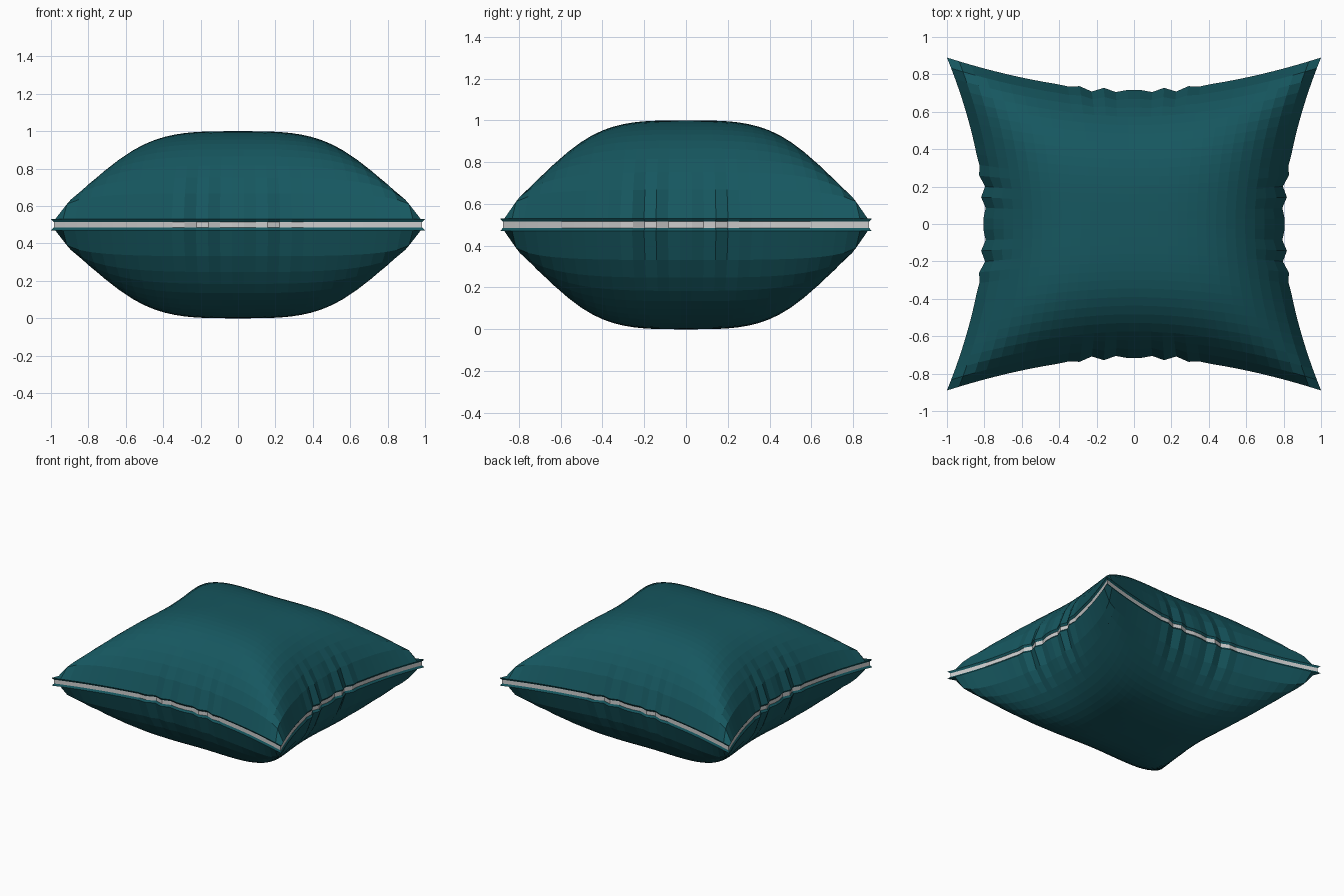
import bpy

if "Cube" in bpy.data.objects:
    bpy.data.objects.remove(bpy.data.objects["Cube"])

N = 31                                  # cells per side of the cloth grid
HALF_Y = 0.89
FOLDS = [0.005, -0.010, 0.010, -0.018, 0.006, -0.004]   # pucker at seam, from the middle outwards


def swell(t):
    return max(0.0, 1 - abs(t) ** 3.5) ** 0.78


def fold(i, across):
    # small puckers near the middle of each seam, fading into the cloth
    k = int(abs(i - N / 2))
    amount = FOLDS[k] if k < len(FOLDS) else 0.0
    return amount * max(0.0, 1 - (1 - abs(across)) / 0.22)


def point(i, j):
    u, v = 2 * i / N - 1, 2 * j / N - 1
    x = u * (1 - 0.2 * (1 - abs(v) ** 1.8) + fold(j, u))
    y = HALF_Y * v * (1 - 0.2 * (1 - abs(u) ** 1.8) + fold(i, v))
    a, b = swell(u), swell(v)
    h = a * b / (a + b - a * b) if a * b > 0 else 0.0
    return x, y, h


# grid indices around the seam, counter-clockwise
RIM = ([(i, 0) for i in range(N)] + [(N, j) for j in range(N)] +
       [(i, N) for i in range(N, 0, -1)] + [(0, j) for j in range(N, 0, -1)])


def rim_points(scale, z):
    return [(point(i, j)[0] * scale, point(i, j)[1] * scale, z) for i, j in RIM]


def make(name, verts, faces, mat=None):
    mesh = bpy.data.meshes.new(name)
    mesh.from_pydata(verts, [], faces)
    mesh.validate()
    obj = bpy.data.objects.new(name, mesh)
    bpy.context.collection.objects.link(obj)
    if mat:
        mesh.materials.append(mat)
    return obj


def panel(name, side, mat):
    # one puffed cloth panel with a lip turned in to the seam
    verts = []
    for j in range(N + 1):
        for i in range(N + 1):
            x, y, h = point(i, j)
            verts.append((x, y, 0.5 + side * (0.03 + 0.47 * h)))
    idx = lambda i, j: j * (N + 1) + i
    faces = [(idx(i, j), idx(i + 1, j), idx(i + 1, j + 1), idx(i, j + 1))
             for j in range(N) for i in range(N)]
    base, n = len(verts), len(RIM)
    verts += rim_points(0.985, 0.5 + side * 0.015)
    for k in range(n):
        m = (k + 1) % n
        faces.append((base + k, base + m, idx(*RIM[m]), idx(*RIM[k])))
    if side < 0:
        faces = [f[::-1] for f in faces]
    return make(name, verts, faces, mat)


teal = bpy.data.materials.new("teal_cloth")
teal.diffuse_color = (0.008, 0.095, 0.115, 1)
teal.use_nodes = True
teal.node_tree.nodes["Principled BSDF"].inputs["Base Color"].default_value = teal.diffuse_color

panel("top_panel", 1, teal)
panel("bottom_panel", -1, teal)

# pale tape running round the seam
pale = bpy.data.materials.new("pale_tape")
pale.diffuse_color = (0.75, 0.75, 0.73, 1)
pale.use_nodes = True
pale.node_tree.nodes["Principled BSDF"].inputs["Base Color"].default_value = pale.diffuse_color
n = len(RIM)
make("seam_tape", rim_points(0.985, 0.485) + rim_points(0.985, 0.515),
     [(k, (k + 1) % n, n + (k + 1) % n, n + k) for k in range(n)], pale)
